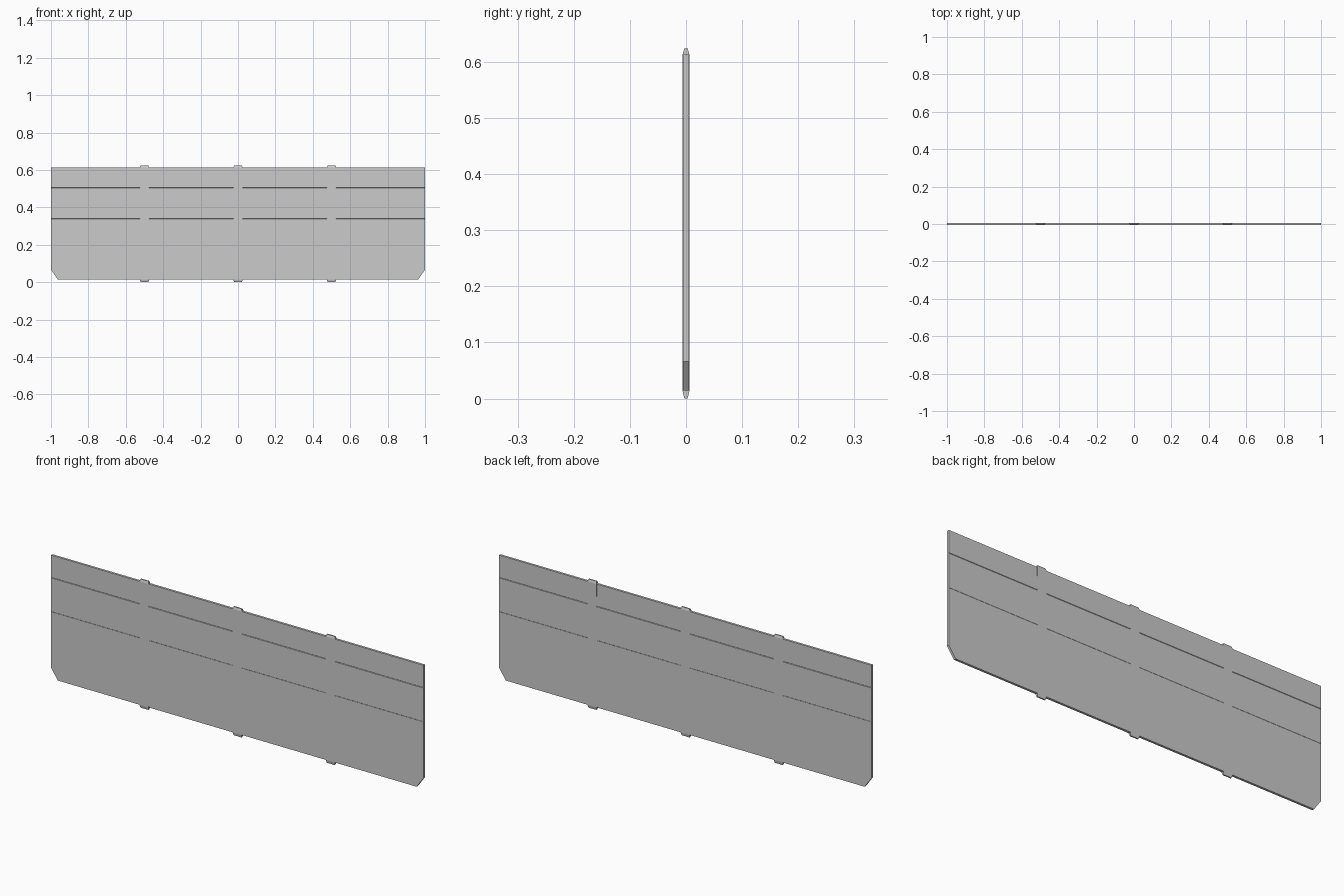
import bpy, bmesh

if "Cube" in bpy.data.objects:
    bpy.data.objects.remove(bpy.data.objects["Cube"])


def extrude_profile(name, profile, x0, x1):
    """Extrude a closed (y, z) profile along x into a solid."""
    bm = bmesh.new()
    face = bm.faces.new([bm.verts.new((x0, y, z)) for y, z in profile])
    out = bmesh.ops.extrude_face_region(bm, geom=[face])
    moved = [g for g in out["geom"] if isinstance(g, bmesh.types.BMVert)]
    bmesh.ops.translate(bm, verts=moved, vec=(x1 - x0, 0, 0))
    return finish(name, bm)


def finish(name, bm):
    bmesh.ops.recalc_face_normals(bm, faces=bm.faces[:])
    mesh = bpy.data.meshes.new(name)
    bm.to_mesh(mesh)
    bm.free()
    obj = bpy.data.objects.new(name, mesh)
    bpy.context.collection.objects.link(obj)
    return obj


HALF = 0.0056          # half thickness of the boards
LOW, HIGH = 0.014, 0.613

# Panel profile: one side with shallow joint grooves, mirrored to the other
side = [(HALF, LOW)]
for z, depth, gap in ((0.339, 0.0006, 0.0006), (0.504, 0.002, 0.0015)):
    side += [(HALF, z - gap), (HALF - depth, z), (HALF, z + gap)]
side.append((HALF, HIGH))
panel = extrude_profile("board_panel",
                        side + [(-y, z) for y, z in reversed(side)], -1, 1)

# Cut off the two lower corners
bm = bmesh.new()
bm.from_mesh(panel.data)
for s in (-1, 1):
    cut = bmesh.ops.bisect_plane(
        bm, geom=bm.verts[:] + bm.edges[:] + bm.faces[:],
        plane_co=(s, 0, 0.066), plane_no=(s * 0.052, 0, -0.037),
        clear_outer=True)
    edges = [g for g in cut["geom_cut"] if isinstance(g, bmesh.types.BMEdge)]
    bmesh.ops.contextual_create(bm, geom=edges)
bmesh.ops.recalc_face_normals(bm, faces=bm.faces[:])
bm.to_mesh(panel.data)
bm.free()

# Three upright straps with tapered ends that poke out above and below
T = 0.0062
strap = [(T, LOW), (T, HIGH), (0.003, 0.624), (-0.003, 0.624),
         (-T, HIGH), (-T, LOW), (-0.003, 0), (0.003, 0)]
for label, x in (("left", -0.5), ("middle", 0), ("right", 0.5)):
    obj = extrude_profile(label + "_strap", strap, x - 0.025, x + 0.025)
    # Slightly narrowed tips
    for v in obj.data.vertices:
        if v.co.z < 0.005 or v.co.z > 0.62:
            v.co.x = x + (v.co.x - x) * 0.85
